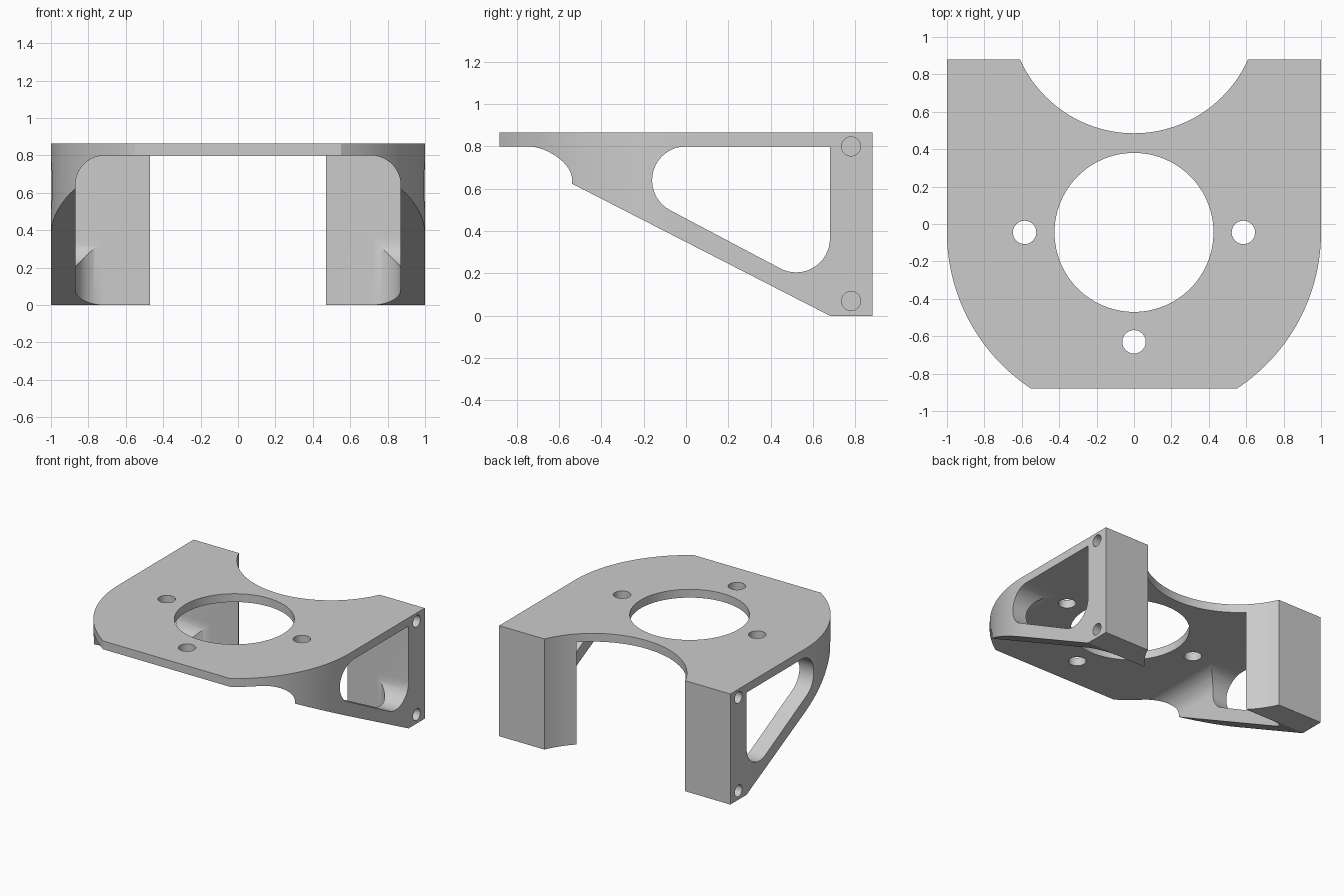
import bpy, bmesh
from math import sin, cos, radians

if "Cube" in bpy.data.objects:
    bpy.data.objects.remove(bpy.data.objects["Cube"], do_unlink=True)

TOP, UNDER = 0.865, 0.80      # mounting plate heights
LEG_FRONT = 0.68              # front face of the rear legs
WALL_IN = 0.87                # inner face of the side walls
FILLET = 0.16
CY = -0.045                   # centre of the main bore


def arc(cx, cy, r, a0, a1, n):
    angles = [radians(a0 + (a1 - a0) * i / n) for i in range(n + 1)]
    return [(cx + r * cos(a), cy + r * sin(a)) for a in angles]


def circle(cx, cy, r, n=48):
    return arc(cx, cy, r, 0, 360, n)[:-1]


def make_object(name, bm):
    bmesh.ops.recalc_face_normals(bm, faces=bm.faces)
    mesh = bpy.data.meshes.new(name)
    bm.to_mesh(mesh)
    bm.free()
    obj = bpy.data.objects.new(name, mesh)
    bpy.context.collection.objects.link(obj)
    return obj


def prism_mesh(points, axis, lo, hi):
    """Extrude a flat profile along x (profile in y, z) or z (profile in x, y)."""
    bm = bmesh.new()
    place = (lambda a, b, h: (h, a, b)) if axis == "x" else (lambda a, b, h: (a, b, h))
    rings = [[bm.verts.new(place(a, b, h)) for a, b in points] for h in (lo, hi)]
    for ring in rings:
        bm.faces.new(ring)
    n = len(points)
    for i in range(n):
        j = (i + 1) % n
        bm.faces.new((rings[0][i], rings[0][j], rings[1][j], rings[1][i]))
    return bm


def prism(name, points, axis, lo, hi):
    return make_object(name, prism_mesh(points, axis, lo, hi))


# Solid block with the plate outline
front_arc = arc(0, CY, 1, -56.6, 0, 32)
outline = front_arc + [(1, 0.88), (-1, 0.88)] + [(-x, y) for x, y in reversed(front_arc)]
bracket = prism("bracket", outline, "z", 0, TOP)

cutters = []

# Channel under the plate, filleted along the walls and beside the legs
rect = [(-WALL_IN, -1.5), (WALL_IN, -1.5), (WALL_IN, LEG_FRONT), (-WALL_IN, LEG_FRONT)]
bm = prism_mesh(rect, "z", -0.5, UNDER)
bmesh.ops.recalc_face_normals(bm, faces=bm.faces)


def on_fillet(edge):
    a, b = (v.co for v in edge.verts)
    along_wall = abs(a.x - b.x) < 0.01
    top = min(a.z, b.z) > UNDER - 0.01
    back = min(a.y, b.y) > LEG_FRONT - 0.01
    return along_wall and (top or back)


bmesh.ops.bevel(bm, geom=[e for e in bm.edges if on_fillet(e)], offset=FILLET,
                offset_type="OFFSET", segments=14, profile=0.5, affect="EDGES")
cutters.append(make_object("channel_cutter", bm))

# Sloping underside of the side walls
slope = [(LEG_FRONT, 0), (-0.55, 0.63), (-1, 0.63), (-1, -0.5), (LEG_FRONT, -0.5)]
cutters.append(prism("slope_cutter", slope, "x", -1.5, 1.5))

# Curved notch at the back
cutters.append(prism("notch_cutter", circle(0, 1.153, 0.668, 128), "z", -0.5, 1.5))

# Bore and three screw holes through the plate
cutters.append(prism("bore_cutter", circle(0, CY, 0.425, 96), "z", 0.7, 1))
for x, y in ((-0.585, CY), (0.585, CY), (0, CY - 0.585)):
    cutters.append(prism("plate_hole_cutter", circle(x, y, 0.0625), "z", 0.7, 1))

# Rounded triangular windows and blind side holes
window = (arc(0, 0.64, 0.16, 90, 242, 20) + arc(0.52, 0.365, 0.16, 242, 360, 16)
          + [(LEG_FRONT, UNDER)])
for side in (-1, 1):
    cutters.append(prism("window_cutter", window, "x", side * 0.6, side * 1.2))
    for z in (0.80, 0.07):
        cutters.append(prism("side_hole_cutter", circle(0.78, z, 0.045, 32), "x",
                             side * 0.75, side * 1.2))

# Carve the block, then drop the cutters
bpy.ops.object.select_all(action="DESELECT")
bpy.context.view_layer.objects.active = bracket
bracket.select_set(True)
for cutter in cutters:
    cutter.hide_render = True
    mod = bracket.modifiers.new("cut", "BOOLEAN")
    mod.operation = "DIFFERENCE"
    mod.solver = "EXACT"
    mod.object = cutter
    bpy.ops.object.modifier_apply(modifier=mod.name)
for cutter in cutters:
    bpy.data.objects.remove(cutter, do_unlink=True)

# Single grey finish
grey = bpy.data.materials.new("plain_grey")
grey.use_nodes = True
colour = (0.6, 0.6, 0.6, 1)
grey.diffuse_color = colour
grey.node_tree.nodes["Principled BSDF"].inputs["Base Color"].default_value = colour
bracket.data.materials.clear()
bracket.data.materials.append(grey)

bpy.ops.object.shade_smooth_by_angle(angle=radians(25))
